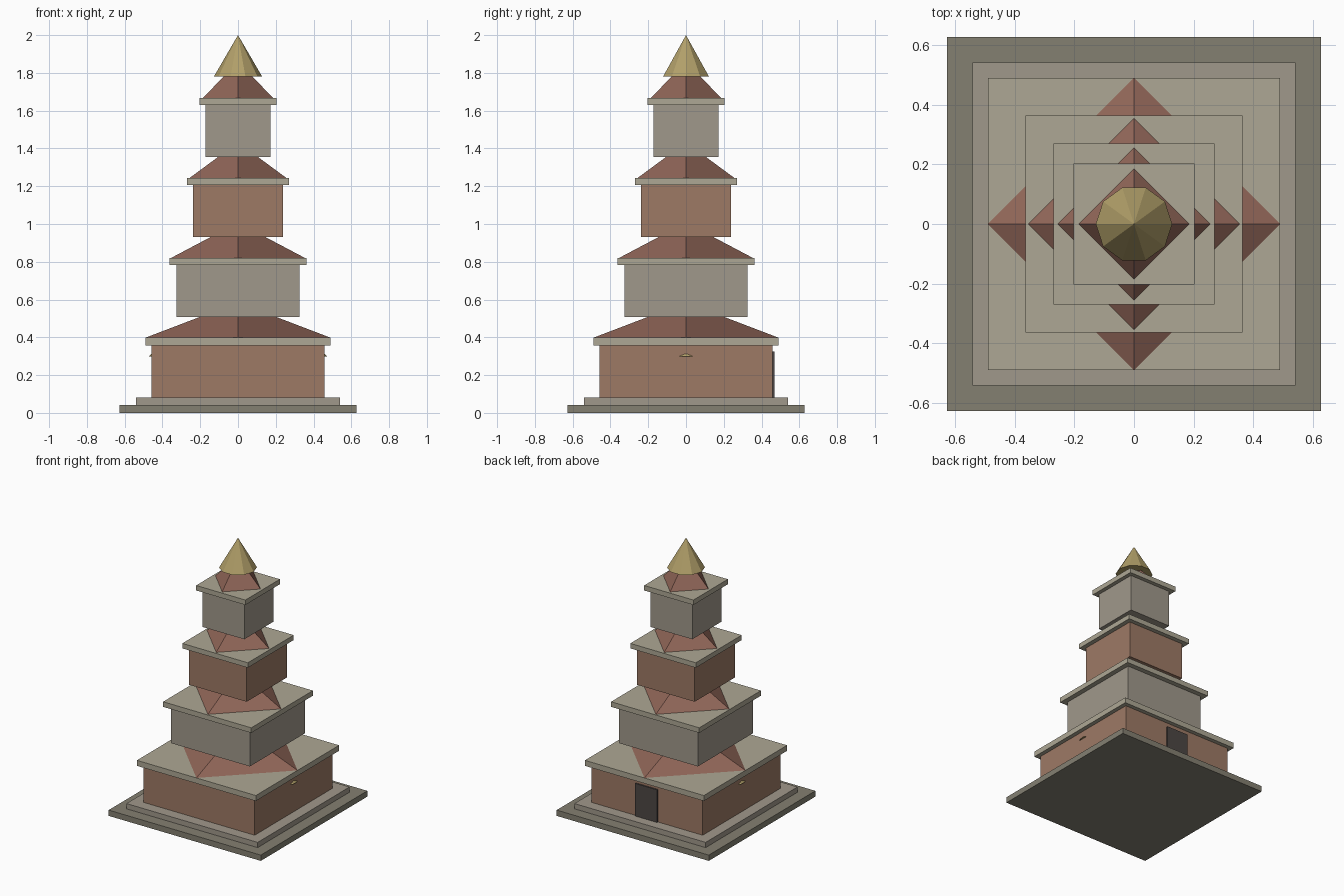
import bpy, bmesh
from math import pi
from mathutils import Matrix

if "Cube" in bpy.data.objects:
    bpy.data.objects.remove(bpy.data.objects["Cube"])


def material(name, rgb):
    m = bpy.data.materials.new(name)
    m.diffuse_color = [(c / 255) ** 2.2 for c in rgb] + [1]
    m.use_nodes = True
    m.node_tree.nodes["Principled BSDF"].inputs["Base Color"].default_value = m.diffuse_color
    return m


BRICK = material("brick", (156, 121, 101))
STONE = material("stone", (159, 151, 138))
EAVE = material("eave_stone", (172, 166, 147))
TILE = material("roof_tile", (142, 101, 88))
GOLD = material("gold", (176, 158, 105))
BASE = material("base_stone", (131, 127, 113))
DOOR = material("dark_door", (78, 72, 70))


def finish(name, bm, mat):
    bmesh.ops.recalc_face_normals(bm, faces=bm.faces)
    me = bpy.data.meshes.new(name)
    bm.to_mesh(me)
    bm.free()
    me.materials.append(mat)
    ob = bpy.data.objects.new(name, me)
    bpy.context.collection.objects.link(ob)
    return ob


def box(name, hx, hy, z0, z1, mat, y=0):
    bm = bmesh.new()
    bmesh.ops.create_cube(bm, size=1, matrix=Matrix.Translation((0, y, (z0 + z1) / 2))
                          @ Matrix.Diagonal((2 * hx, 2 * hy, z1 - z0, 1)))
    return finish(name, bm, mat)


def frustum(name, sides, r0, r1, z0, z1, mat):
    bm = bmesh.new()
    bmesh.ops.create_cone(bm, cap_ends=True, segments=sides, radius1=r0, radius2=r1, depth=z1 - z0,
                          matrix=Matrix.Translation((0, 0, (z0 + z1) / 2)) @ Matrix.Rotation(pi / 2, 4, 'Z'))
    return finish(name, bm, mat)


# Stepped base
box("base_lower", 0.627, 0.627, 0, 0.043, BASE)
box("base_upper", 0.541, 0.541, 0.043, 0.082, STONE)

# Tiers: body half width, eave half width, roof radii, then z of body, eave, roof and roof top
tiers = [
    (0.459, 0.49, 0.49, 0.202, 0.082, 0.357, 0.398, 0.508),
    (0.326, 0.363, 0.355, 0.143, 0.508, 0.782, 0.82, 0.932),
    (0.237, 0.27, 0.256, 0.104, 0.932, 1.207, 1.244, 1.356),
    (0.173, 0.203, 0.186, 0.076, 1.356, 1.631, 1.668, 1.78),
]
for i, (hb, he, r0, r1, z0, z1, z2, z3) in enumerate(tiers, 1):
    box(f"tier_{i}_body", hb, hb, z0, z1, BRICK if i % 2 else STONE)
    box(f"tier_{i}_eave", he, he, z1, z2, EAVE)
    frustum(f"tier_{i}_roof", 4, r0, r1, z2, z3, TILE)

# Pointed ten-sided finial
frustum("finial", 10, 0.128, 0, 1.78, 2.0, GOLD)

# Door on the back wall
box("door", 0.09, 0.01, 0.082, 0.325, DOOR, y=0.459)

# Small hoods on the side walls
for side, s in (("right", 1), ("left", -1)):
    bm = bmesh.new()
    for p in ((0.455, -0.045, 0.298), (0.455, 0.045, 0.298), (0.468, -0.025, 0.298),
              (0.468, 0.025, 0.298), (0.455, 0, 0.318), (0.472, 0, 0.298)):
        bm.verts.new((s * p[0], p[1], p[2]))
    bmesh.ops.convex_hull(bm, input=bm.verts)
    finish(f"{side}_wall_hood", bm, GOLD)
